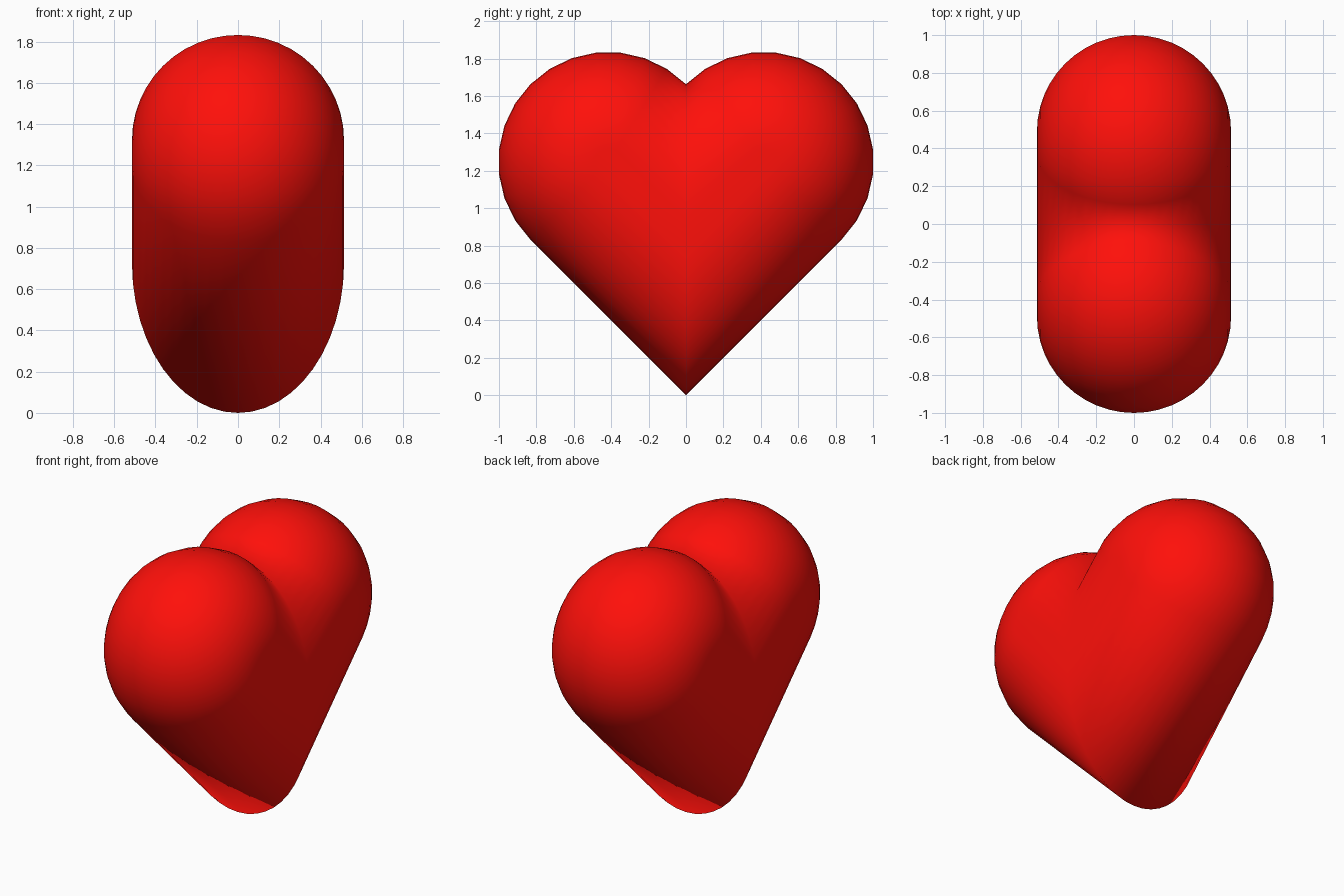
import bpy, bmesh, math

if "Cube" in bpy.data.objects:
    bpy.data.objects.remove(bpy.data.objects["Cube"])

R = 0.588        # lobe radius in the side view
ROUND = 0.514    # radius of the rounded rim = half thickness
ARC, PROF = 14, 24
S = math.sqrt(0.5)
CY, CZ = R * S, 3 * R * S   # lobe centre


def heart_outline(d):
    """(y, z) points of the heart inset by d, mitred at tip and notch."""
    half = []
    for k in range(ARC):
        a = -math.pi / 4 + math.pi * k / ARC
        half.append((CY + (R - d) * math.cos(a), CZ + (R - d) * math.sin(a)))
    tip, notch = (0, d / S), (0, 4 * R * S - d / S)
    return [tip] + half + [notch] + [(-y, z) for y, z in reversed(half)]


# stack of inset outlines across x forms the full round rim
bm = bmesh.new()
layers = []
for j in range(PROF + 1):
    t = math.pi * j / PROF
    outline = heart_outline(ROUND * (1 - math.sin(t)))
    layers.append([bm.verts.new((ROUND * math.cos(t), y, z)) for y, z in outline])

n = len(layers[0])
for lo, hi in zip(layers, layers[1:]):
    for i in range(n):
        j = (i + 1) % n
        bm.faces.new((lo[i], lo[j], hi[j], hi[i]))

# flat side faces
bm.faces.new(layers[0])
bm.faces.new(layers[-1])
bmesh.ops.recalc_face_normals(bm, faces=bm.faces[:])

# smooth all over, also across tip and notch
for f in bm.faces:
    f.smooth = True

mesh = bpy.data.meshes.new("heart")
bm.to_mesh(mesh)
bm.free()
heart = bpy.data.objects.new("heart", mesh)
bpy.context.collection.objects.link(heart)

# red finish
red = bpy.data.materials.new("red")
red.diffuse_color = (1.0, 0.005, 0.003, 1)
red.use_nodes = True
red.node_tree.nodes["Principled BSDF"].inputs["Base Color"].default_value = red.diffuse_color
mesh.materials.append(red)
